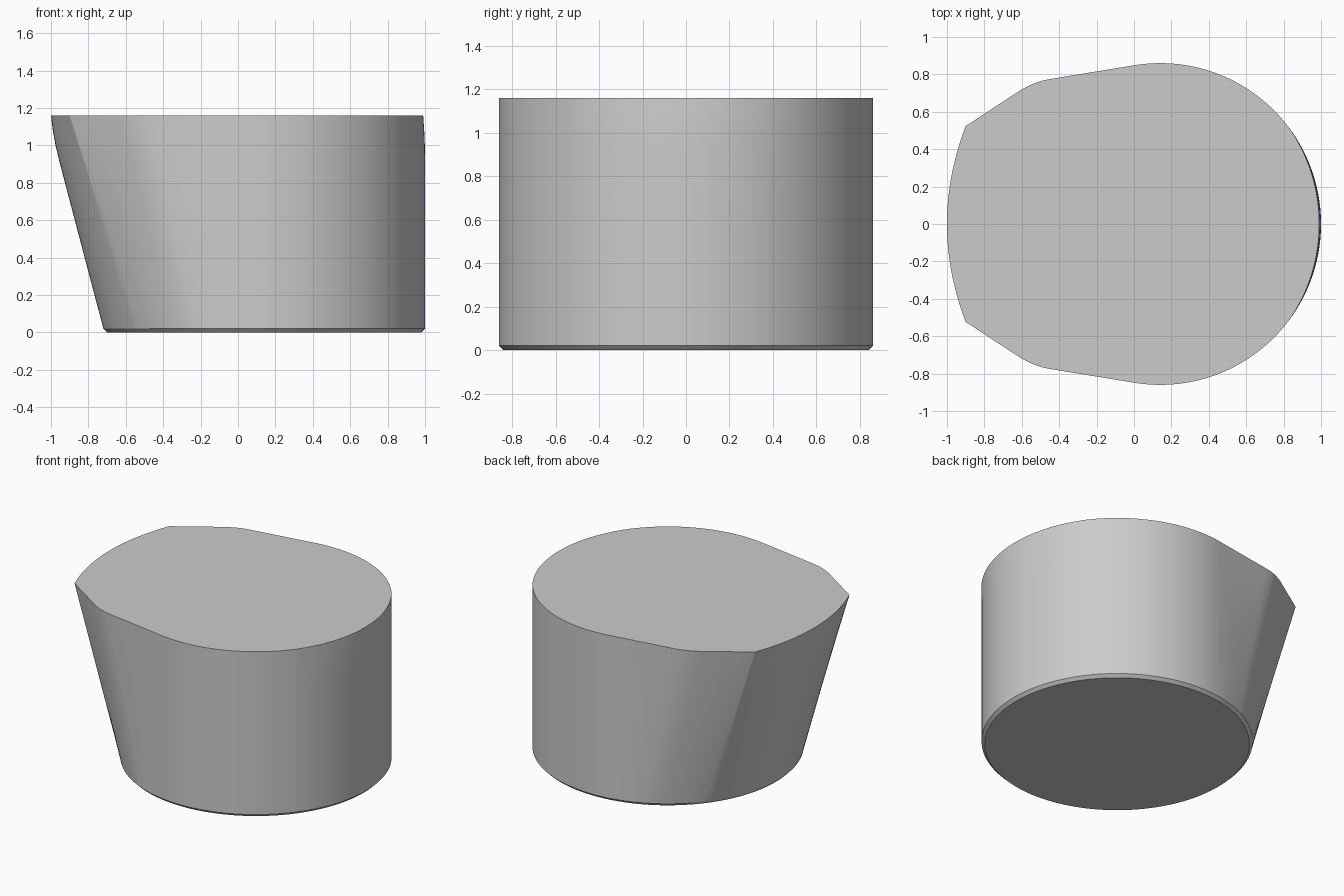
import bpy, bmesh, math
from math import radians, sin, cos

cube = bpy.data.objects.get("Cube")
if cube:
    bpy.data.objects.remove(cube, do_unlink=True)

CENTRE, RADIUS, HEIGHT, BEVEL = 0.14, 0.86, 1.16, 0.02
SEGMENTS = 240
# Flared half of the rim, as (y, x) from the corner to the round side
FLANK = [(0.5235, -0.9), (0.72, -0.6), (0.75, -0.54), (0.77, -0.48), (0.845, -0.02)]


def flared_x(y):
    """Rim x on the flared side at a distance y from the middle."""
    corner_y, corner_x = FLANK[0]
    if y <= corner_y:
        return -1.02 + (1.02 + corner_x) * (y / corner_y) ** 2
    for (y0, x0), (y1, x1) in zip(FLANK, FLANK[1:]):
        if y <= y1:
            return x0 + (x1 - x0) * (y - y0) / (y1 - y0)
    return None


def ring_point(angle, z, inset=0.0):
    """Point of the wall: a circle at the foot, leaning out to the flared rim."""
    dx, y = cos(angle) * RADIUS, sin(angle) * RADIUS
    x = CENTRE + dx
    lean = max(0, (z - BEVEL) / (HEIGHT - BEVEL))
    rounding = max(0, (z - 0.92) / (HEIGHT - 0.92)) ** 2
    fade = max(0, 1 - (abs(y) / FLANK[0][0]) ** 2)
    if dx < 0:
        rim = flared_x(abs(y))
        if rim is not None:
            x += (min(rim, x) - x) * lean
        x += 0.02 * fade * rounding
    else:
        x -= 0.01 * fade * rounding
    return (x - inset * cos(angle), y - inset * sin(angle), z)


# Solid body lofted through rings, with a small bevel at the foot
bm = bmesh.new()
rings = []
for z, inset in [(0, 0.02), (BEVEL, 0), (0.5, 0), (0.92, 0), (1.0, 0), (1.08, 0), (HEIGHT, 0)]:
    rings.append([bm.verts.new(ring_point(math.tau * i / SEGMENTS, z, inset))
                  for i in range(SEGMENTS)])
for low, high in zip(rings, rings[1:]):
    for i in range(SEGMENTS):
        j = (i + 1) % SEGMENTS
        bm.faces.new((low[i], low[j], high[j], high[i]))
bm.faces.new(rings[-1])
bm.faces.new(rings[0][::-1])
mesh = bpy.data.meshes.new("flared_body")
bm.to_mesh(mesh)
bm.free()
body = bpy.data.objects.new("flared_body", mesh)
bpy.context.collection.objects.link(body)

# Single plain grey
grey = bpy.data.materials.new("light_grey")
grey.use_nodes = True
colour = (0.6, 0.6, 0.6, 1)
grey.diffuse_color = colour
grey.node_tree.nodes["Principled BSDF"].inputs["Base Color"].default_value = colour
mesh.materials.append(grey)

bpy.ops.object.select_all(action="DESELECT")
body.select_set(True)
bpy.context.view_layer.objects.active = body
bpy.ops.object.shade_smooth_by_angle(angle=radians(20))
